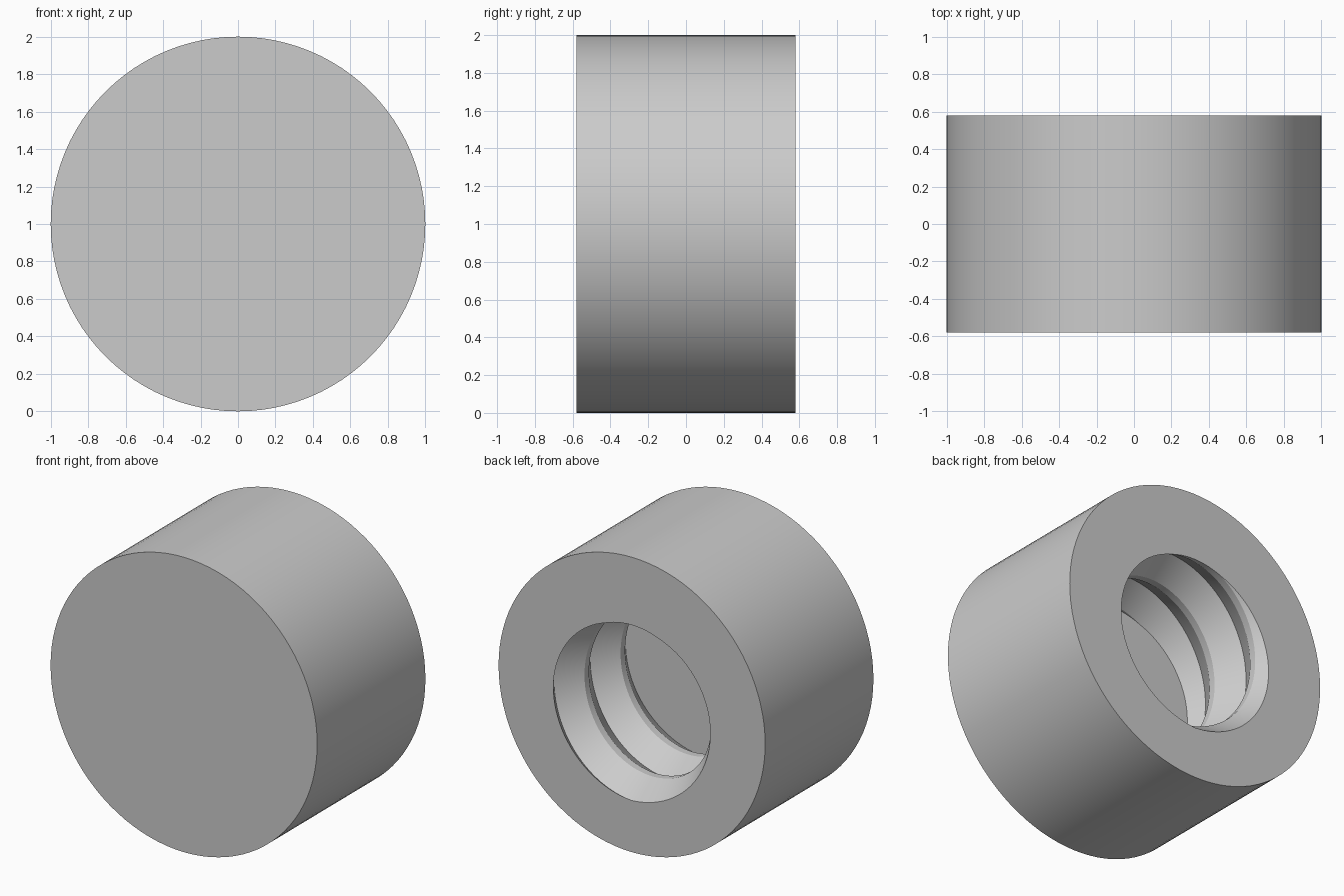
import bpy
import bmesh
from math import sin, cos, pi, radians

if "Cube" in bpy.data.objects:
    bpy.data.objects.remove(bpy.data.objects["Cube"], do_unlink=True)

SEGMENTS = 96            # sides around, and rows per thread turn
TURNS = 2
HALF = 0.58              # half the cap length
PITCH = 2 * HALF / 3
CREST, ROOT = 0.54, 0.65
FLAT = 6                 # half width of the thread crest, in rows

grey = bpy.data.materials.new("light_grey")
grey.use_nodes = True
colour = (0.6, 0.6, 0.6, 1)
grey.diffuse_color = colour
grey.node_tree.nodes["Principled BSDF"].inputs["Base Color"].default_value = colour

bm = bmesh.new()


def point(i, radius, y):
    """Vertex at angular step i, starting from the top."""
    a = 2 * pi * i / SEGMENTS
    return bm.verts.new((-radius * sin(a), y, 1 + radius * cos(a)))


def thread_radius(i, j):
    """V thread with a flat crest that advances one row per angular step."""
    phase = (j - i) % SEGMENTS
    away = max(0, min(phase, SEGMENTS - phase) - FLAT)
    return CREST + (ROOT - CREST) * away / (SEGMENTS / 2 - FLAT)


steps = range(SEGMENTS)
rows = SEGMENTS * TURNS
front = [point(i, 1, -HALF) for i in steps]
back = [point(i, 1, HALF) for i in steps]
thread = [[point(i, thread_radius(i, j), HALF - PITCH * j / SEGMENTS)
           for i in steps] for j in range(rows + 1)]

# Closed front and the blind floor of the hole
bm.faces.new(front)
bm.faces.new(thread[-1])

for i in steps:
    k = (i + 1) % SEGMENTS
    # Outer wall and back rim
    bm.faces.new((front[i], front[k], back[k], back[i]))
    bm.faces.new((back[i], back[k], thread[0][k], thread[0][i]))
    # Threaded wall, split along the helix
    for upper, lower in zip(thread, thread[1:]):
        bm.faces.new((upper[i], upper[k], lower[k]))
        bm.faces.new((upper[i], lower[k], lower[i]))

bmesh.ops.recalc_face_normals(bm, faces=bm.faces[:])
mesh = bpy.data.meshes.new("threaded_cap")
bm.to_mesh(mesh)
bm.free()
mesh.materials.append(grey)

cap = bpy.data.objects.new("threaded_cap", mesh)
bpy.context.collection.objects.link(cap)
bpy.ops.object.select_all(action="DESELECT")
cap.select_set(True)
bpy.context.view_layer.objects.active = cap
bpy.ops.object.shade_smooth_by_angle(angle=radians(25))
